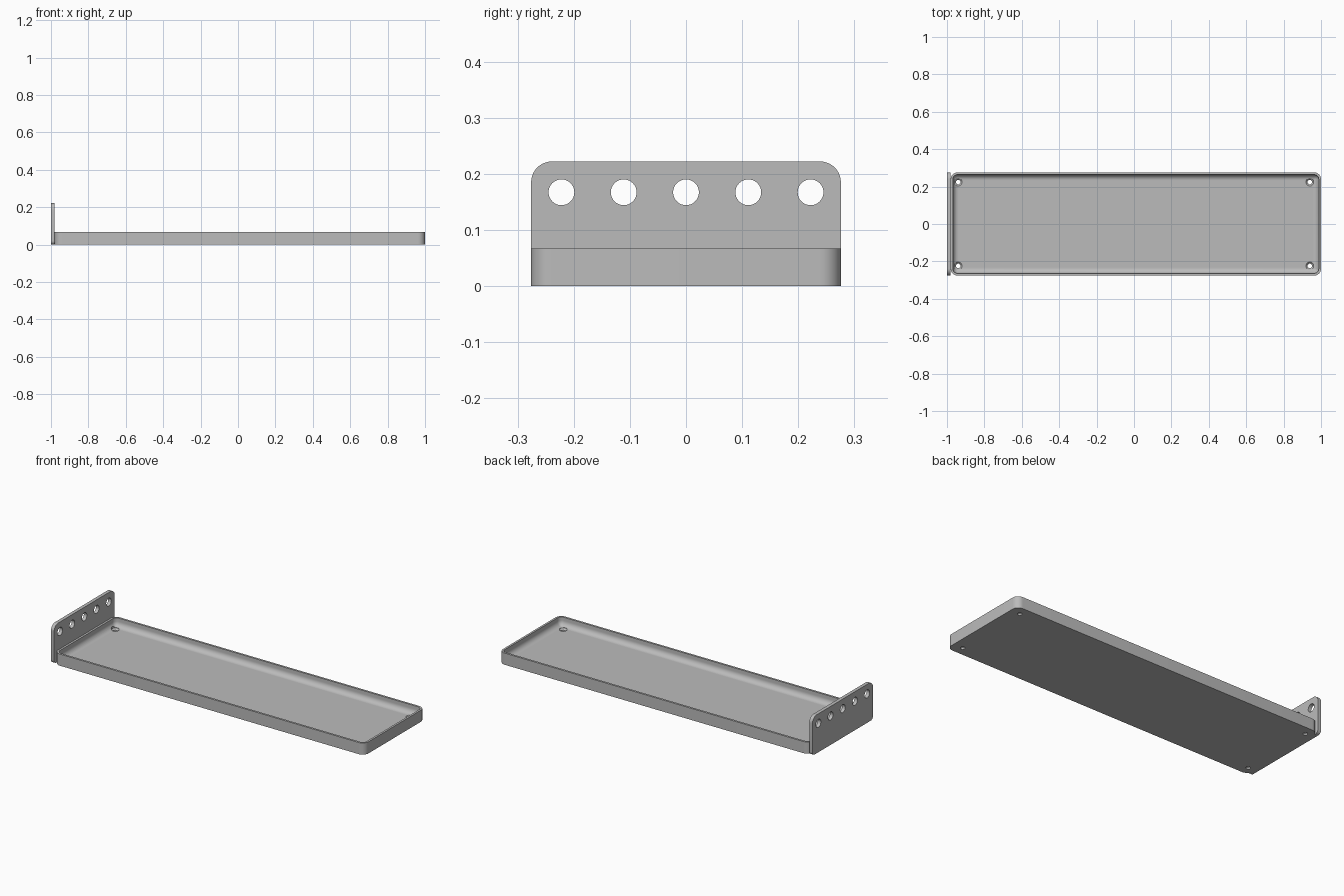
import bpy, bmesh, math
from mathutils import Matrix

cube = bpy.data.objects.get("Cube")
if cube:
    bpy.data.objects.remove(cube, do_unlink=True)

grey = bpy.data.materials.new("satin grey")
grey.use_nodes = True
colour = (0.5, 0.5, 0.5, 1)
grey.diffuse_color = colour
grey.node_tree.nodes["Principled BSDF"].inputs["Base Color"].default_value = colour

HALF_DEPTH, LEFT, RIGHT = 0.276, -0.98, 1.0
WALL, FLOOR, RIM, FILLET, CORNER = 0.012, 0.018, 0.067, 0.03, 0.037


def rounded_rect(x0, x1, y0, y1, r_low, r_high, steps=10):
    """Counter-clockwise outline; r_low and r_high round the y0 and y1 corners."""
    corners = [(x1 - r_high, y1 - r_high, r_high, 0), (x0 + r_high, y1 - r_high, r_high, 1),
               (x0 + r_low, y0 + r_low, r_low, 2), (x1 - r_low, y0 + r_low, r_low, 3)]
    points = []
    for cx, cy, r, quarter in corners:
        for i in range(steps + 1):
            a = math.pi / 2 * (quarter + i / steps)
            points.append((cx + r * math.cos(a), cy + r * math.sin(a)))
    return points


def loft(name, rings):
    """Closed solid through equal-length rings of 3D points."""
    bm = bmesh.new()
    loops = [[bm.verts.new(p) for p in ring] for ring in rings]
    for low, high in zip(loops, loops[1:]):
        for i in range(len(low)):
            j = (i + 1) % len(low)
            bm.faces.new((low[i], low[j], high[j], high[i]))
    bm.faces.new(loops[0][::-1])
    bm.faces.new(loops[-1])
    bmesh.ops.recalc_face_normals(bm, faces=bm.faces)
    mesh = bpy.data.meshes.new(name)
    bm.to_mesh(mesh)
    bm.free()
    mesh.materials.append(grey)
    obj = bpy.data.objects.new(name, mesh)
    bpy.context.collection.objects.link(obj)
    return obj


def circle_rings(x, y, profile, sides=32):
    return [[(x + r * math.cos(math.tau * i / sides), y + r * math.sin(math.tau * i / sides), z)
             for i in range(sides)] for r, z in profile]


def cut(target, cutters):
    for cutter in cutters:
        mod = target.modifiers.new("hole", 'BOOLEAN')
        mod.operation = 'DIFFERENCE'
        mod.solver = 'EXACT'
        mod.object = cutter
    bpy.ops.object.select_all(action='DESELECT')
    bpy.context.view_layer.objects.active = target
    target.select_set(True)
    for mod in list(target.modifiers):
        bpy.ops.object.modifier_apply(modifier=mod.name)
    for cutter in cutters:
        bpy.data.objects.remove(cutter, do_unlink=True)
    bpy.ops.object.shade_smooth_by_angle(angle=math.radians(30))


def tray_ring(inset, z):
    r = max(CORNER - inset, 0.003)
    outline = rounded_rect(LEFT + inset, RIGHT - inset, inset - HALF_DEPTH, HALF_DEPTH - inset, r, r)
    return [(x, y, z) for x, y in outline]


# Tray: outer wall, rim, inner wall and a filleted floor
rings = [tray_ring(0, 0), tray_ring(0, RIM), tray_ring(WALL, RIM)]
for i in range(9):
    a = math.pi / 2 * i / 8
    rings.append(tray_ring(WALL + FILLET * (1 - math.cos(a)), FLOOR + FILLET * (1 - math.sin(a))))
tray = loft("tray", rings)

# Countersunk screw holes in the tray corners
countersink = [(0.012, -0.02), (0.012, FLOOR - 0.009), (0.021, FLOOR), (0.021, RIM)]
cut(tray, [loft("screw_hole_cutter", circle_rings(x, y, countersink))
           for x in (-0.94, 0.94) for y in (-0.224, 0.224)])

# Upright end plate with a row of round holes
outline = rounded_rect(-HALF_DEPTH, HALF_DEPTH, 0, 0.222, 0.02, 0.037)
plate = loft("end_plate", [[(x, y, z) for y, z in outline] for x in (-1.0, LEFT)])
cutters = []
for i in range(-2, 3):
    hole = loft("plate_hole_cutter", circle_rings(0, 0, [(0.023, -0.05), (0.023, 0.05)]))
    hole.data.transform(Matrix.Translation((-0.99, i * 0.111, 0.167)) @ Matrix.Rotation(math.pi / 2, 4, 'Y'))
    cutters.append(hole)
cut(plate, cutters)
